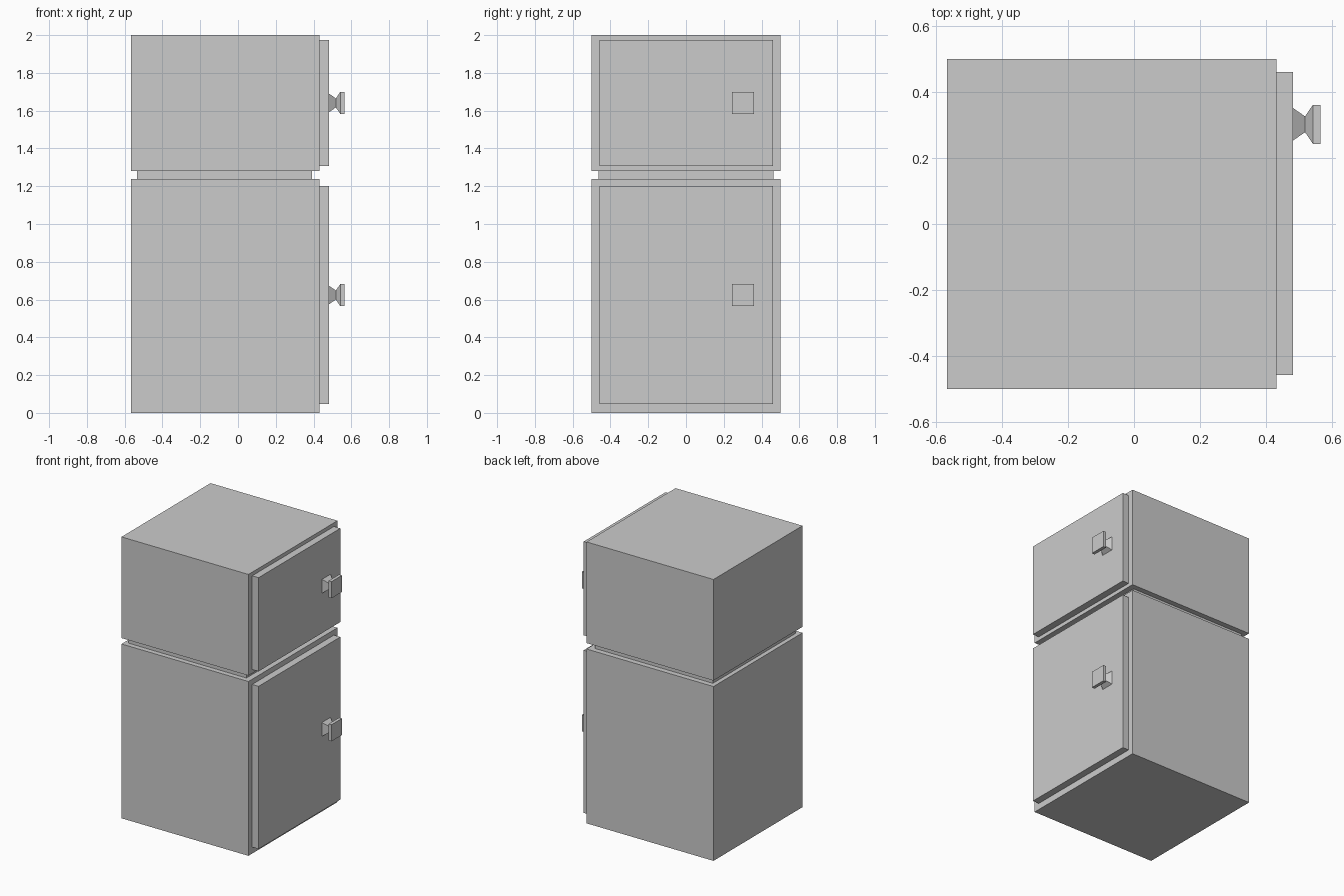
import bpy, bmesh

if "Cube" in bpy.data.objects:
    bpy.data.objects.remove(bpy.data.objects["Cube"])


def lofted(name, sections):
    """Loft rectangles (x, y0, y1, z0, z1) along x into a closed solid."""
    bm = bmesh.new()
    rings = [[bm.verts.new((x, y, z)) for y, z in ((y0, z0), (y1, z0), (y1, z1), (y0, z1))]
             for x, y0, y1, z0, z1 in sections]
    for a, b in zip(rings, rings[1:]):
        for i in range(4):
            j = (i + 1) % 4
            bm.faces.new((a[i], a[j], b[j], b[i]))
    bm.faces.new(rings[0])
    bm.faces.new(rings[-1])
    bmesh.ops.recalc_face_normals(bm, faces=bm.faces)
    mesh = bpy.data.meshes.new(name)
    bm.to_mesh(mesh)
    bm.free()
    obj = bpy.data.objects.new(name, mesh)
    bpy.context.collection.objects.link(obj)
    return obj


def box(name, x0, x1, y0, y1, z0, z1):
    return lofted(name, [(x, y0, y1, z0, z1) for x in (x0, x1)])


# Knob profile: distance along x and half width of the square section
KNOB = [(0.482, 0.049), (0.518, 0.024), (0.542, 0.059), (0.565, 0.059)]
KNOB_Y = 0.302

# Compartments: body z range, door z range, knob height
for part, body_z, door_z, knob_z in (
        ("fridge", (0.0, 1.239), (0.046, 1.202), 0.624),
        ("freezer", (1.281, 2.0), (1.308, 1.974), 1.641)):
    box(part + "_body", -0.566, 0.432, -0.5, 0.5, *body_z)
    box(part + "_door", 0.432, 0.482, -0.458, 0.46, *door_z)
    lofted(part + "_knob", [(x, KNOB_Y - h, KNOB_Y + h, knob_z - h, knob_z + h)
                            for x, h in KNOB])

# Recessed divider between the two compartments
box("divider", -0.535, 0.391, -0.464, 0.462, 1.239, 1.281)
